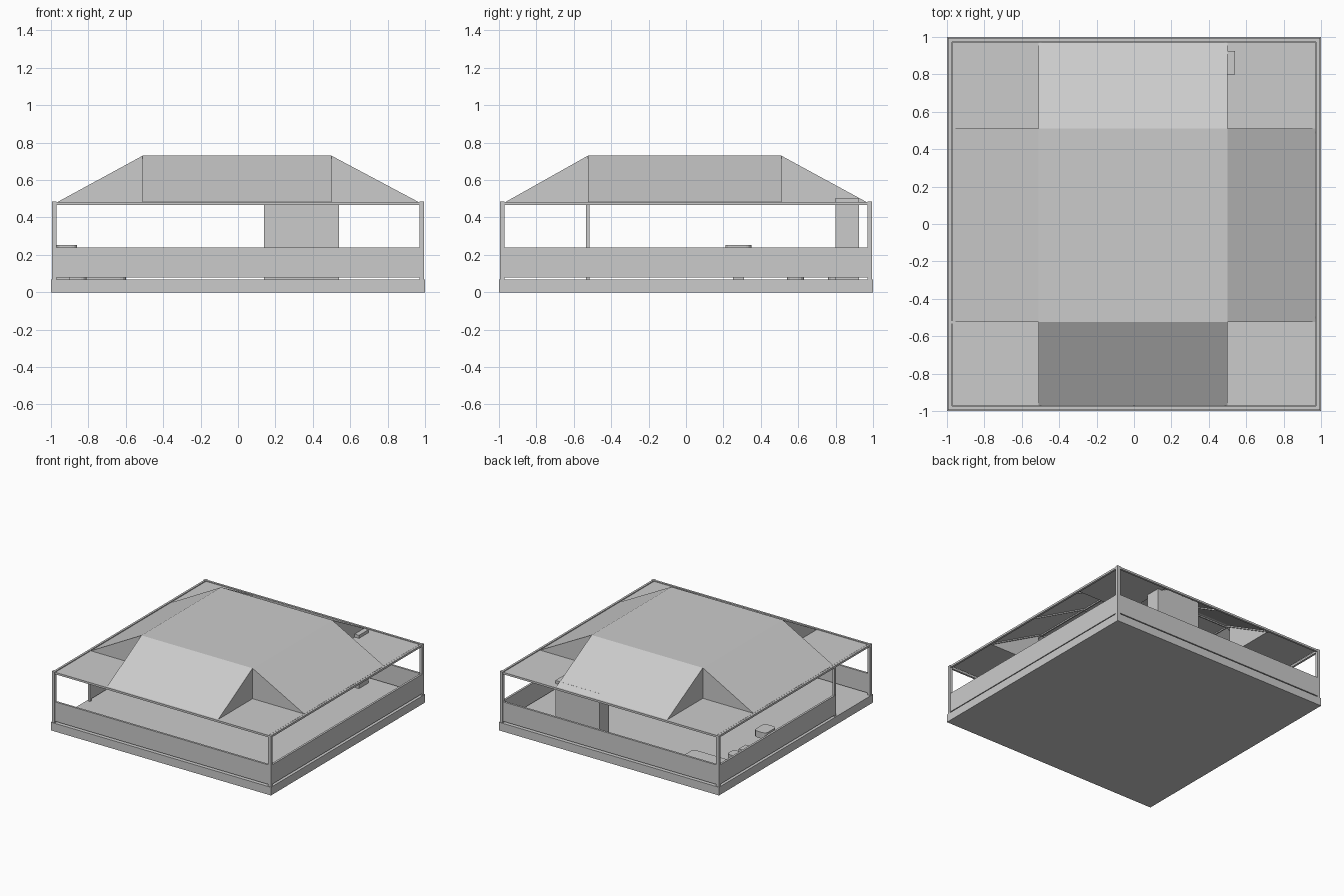
import bpy, bmesh
from mathutils import Vector

cube = bpy.data.objects.get("Cube")
if cube:
    bpy.data.objects.remove(cube, do_unlink=True)

grey = bpy.data.materials.new("plain_grey")
grey.use_nodes = True
grey.diffuse_color = (0.6, 0.6, 0.6, 1)
grey.node_tree.nodes["Principled BSDF"].inputs["Base Color"].default_value = (0.6, 0.6, 0.6, 1)


def add_object(name, bm):
    mesh = bpy.data.meshes.new(name)
    bm.to_mesh(mesh)
    bm.free()
    mesh.materials.append(grey)
    obj = bpy.data.objects.new(name, mesh)
    bpy.context.collection.objects.link(obj)
    return obj


def box(name, x, y, z, bevel=0):
    """Box from (min, max) ranges, with optional rounded upright edges."""
    bm = bmesh.new()
    bmesh.ops.create_cube(bm, size=1)
    for v in bm.verts:
        v.co = [r[0] if c < 0 else r[1] for c, r in zip(v.co, (x, y, z))]
    if bevel:
        upright = [e for e in bm.edges if abs(e.verts[0].co.z - e.verts[1].co.z) > 0.01]
        bmesh.ops.bevel(bm, geom=upright, offset=bevel, segments=3,
                        profile=0.5, affect='EDGES')
    return add_object(name, bm)


def bar(name, a, b, size):
    """Square bar between two points."""
    a, b = Vector(a), Vector(b)
    bm = bmesh.new()
    bmesh.ops.create_cube(bm, size=1)
    bmesh.ops.scale(bm, vec=(size, size, (b - a).length), verts=bm.verts)
    obj = add_object(name, bm)
    obj.location = (a + b) / 2
    obj.rotation_euler = (b - a).to_track_quat('Z', 'Y').to_euler()
    return obj


FLOOR, EAVES, RIDGE = 0.067, 0.48, 0.73
OUT, IN = 0.995, 0.97

# Floor slab
box("floor_slab", (-1, 1), (-1, 1), (0, FLOOR))

# Corner posts and the doorway post
for sx, xr in (("right", (-OUT, -IN)), ("left", (IN, OUT))):
    for sy, yr in (("front", (-OUT, -IN)), ("back", (IN, OUT))):
        box(f"{sy}_{sx}_post", xr, yr, (FLOOR, 0.485))
box("doorway_post", (-0.99, -IN), (-0.535, -0.515), (FLOOR, EAVES))

# Low walls and eaves beams; the right wall stops at the doorway
WALL, BEAM = (0.08, 0.24), (0.467, 0.483)
NEG, POS = (-0.992, -0.975), (0.975, 0.992)
SPAN = (-IN, IN)
for part, z in (("wall", WALL), ("eaves_beam", BEAM)):
    box(f"front_{part}", SPAN, NEG, z)
    box(f"back_{part}", SPAN, POS, z)
    box(f"left_{part}", POS, SPAN, z)
    box(f"right_{part}", NEG, (-0.525, IN) if part == "wall" else SPAN, z)

# Roof sheet: raised centre, four slopes, flat corners and upright cheeks
X = (-IN, -0.51, 0.50, IN)
Y = (-IN, -0.525, 0.51, IN)
bm = bmesh.new()


def face(*points):
    bm.faces.new([bm.verts.new(p) for p in points])


for i in range(3):
    for j in range(3):
        corner = i != 1 and j != 1
        quad = [(i, j), (i + 1, j), (i + 1, j + 1), (i, j + 1)]
        face(*[(X[a], Y[b], EAVES if corner or a in (0, 3) or b in (0, 3) else RIDGE)
               for a, b in quad])
for i in (1, 2):
    for j in (1, 2):
        ox, oy = (0 if i == 1 else 3), (0 if j == 1 else 3)
        top, foot = (X[i], Y[j], RIDGE), (X[i], Y[j], EAVES)
        cheeks = [(top, foot, (X[i], Y[oy], EAVES)), (top, (X[ox], Y[j], EAVES), foot)]
        for cheek in cheeks:
            face(*(cheek if i == j else cheek[::-1]))
bmesh.ops.remove_doubles(bm, verts=bm.verts, dist=0.0001)
add_object("roof_sheet", bm)

# Slim rafters just beneath the sheet, running both ways
for n, t in enumerate((-0.5, 0, 0.49)):
    for axis, ends in (("lengthwise", Y), ("crosswise", X)):
        path = list(zip(ends, (EAVES, RIDGE, RIDGE, EAVES)))
        pts = [(t, p, z - 0.008) if axis == "lengthwise" else (p, t, z - 0.008)
               for p, z in path]
        for k in range(3):
            bar(f"{axis}_rafter_{n}_{k}", pts[k], pts[k + 1], 0.01)

# Interior fittings
box("tall_cabinet", (0.14, 0.54), (0.80, 0.925), (FLOOR, 0.505))
box("wash_basin", (-0.97, -0.86), (0.21, 0.35), (0.2, 0.252), 0.03)
box("basin_pedestal", (-0.97, -0.9), (0.25, 0.31), (FLOOR, 0.2))
box("toilet_bowl", (-0.92, -0.81), (0.54, 0.63), (FLOOR, 0.15), 0.03)
box("toilet_tank", (-0.97, -0.92), (0.54, 0.63), (FLOOR, 0.22))
box("bathtub", (-0.97, -0.6), (0.76, 0.92), (FLOOR, 0.18), 0.03)
